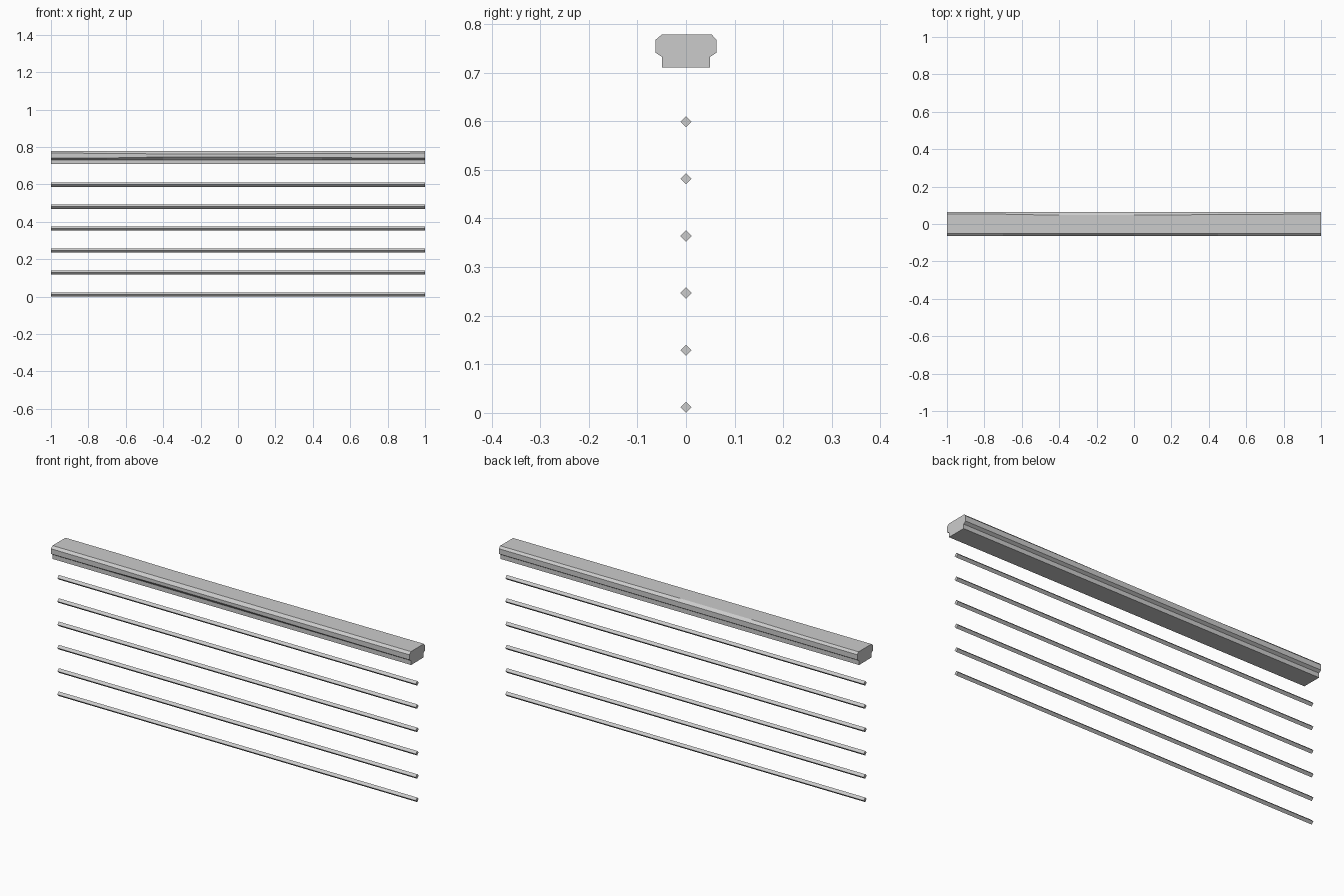
import bpy, bmesh

cube = bpy.data.objects.get("Cube")
if cube:
    bpy.data.objects.remove(cube, do_unlink=True)

grey = bpy.data.materials.new("plain grey")
grey.use_nodes = True
grey.diffuse_color = (0.6, 0.6, 0.6, 1)
grey.node_tree.nodes["Principled BSDF"].inputs["Base Color"].default_value = (0.6, 0.6, 0.6, 1)


def loft(name, sections):
    """Skin a bar through (x, [(y, z), ...]) sections and cap both ends."""
    bm = bmesh.new()
    rings = [[bm.verts.new((x, y, z)) for y, z in pts] for x, pts in sections]
    for a, b in zip(rings, rings[1:]):
        for i in range(len(a)):
            j = (i + 1) % len(a)
            bm.faces.new((a[i], a[j], b[j], b[i]))
    bm.faces.new(rings[0])
    bm.faces.new(rings[-1])
    bmesh.ops.recalc_face_normals(bm, faces=bm.faces)
    mesh = bpy.data.meshes.new(name)
    bm.to_mesh(mesh)
    bm.free()
    mesh.materials.append(grey)
    obj = bpy.data.objects.new(name, mesh)
    bpy.context.collection.objects.link(obj)
    return obj


def rail_section(wear):
    """Moulded handrail outline; wear rounds the edges off a little."""
    return [(-0.049, 0.71), (-0.049, 0.732),
            (-0.063, 0.741 + 0.006 * wear), (-0.063, 0.767 - 0.004 * wear),
            (-0.05, 0.778), (0.053 - 0.006 * wear, 0.778),
            (0.063, 0.767), (0.063, 0.741),
            (0.049, 0.732), (0.049, 0.71)]


# Handrail, with edges worn down toward the middle
wear_along = [(-1, 0), (-0.7, 0.1), (-0.4, 1), (0, 1), (0.45, 0.4), (1, 0)]
loft("handrail", [(x, rail_section(w)) for x, w in wear_along])

# Six square rods set on edge below the handrail
r = 0.0115
for i in range(6):
    z = r + 0.1175 * i
    diamond = [(-r, z), (0, z + r), (r, z), (0, z - r)]
    loft(f"rod_{i + 1}", [(-1, diamond), (1, diamond)])
